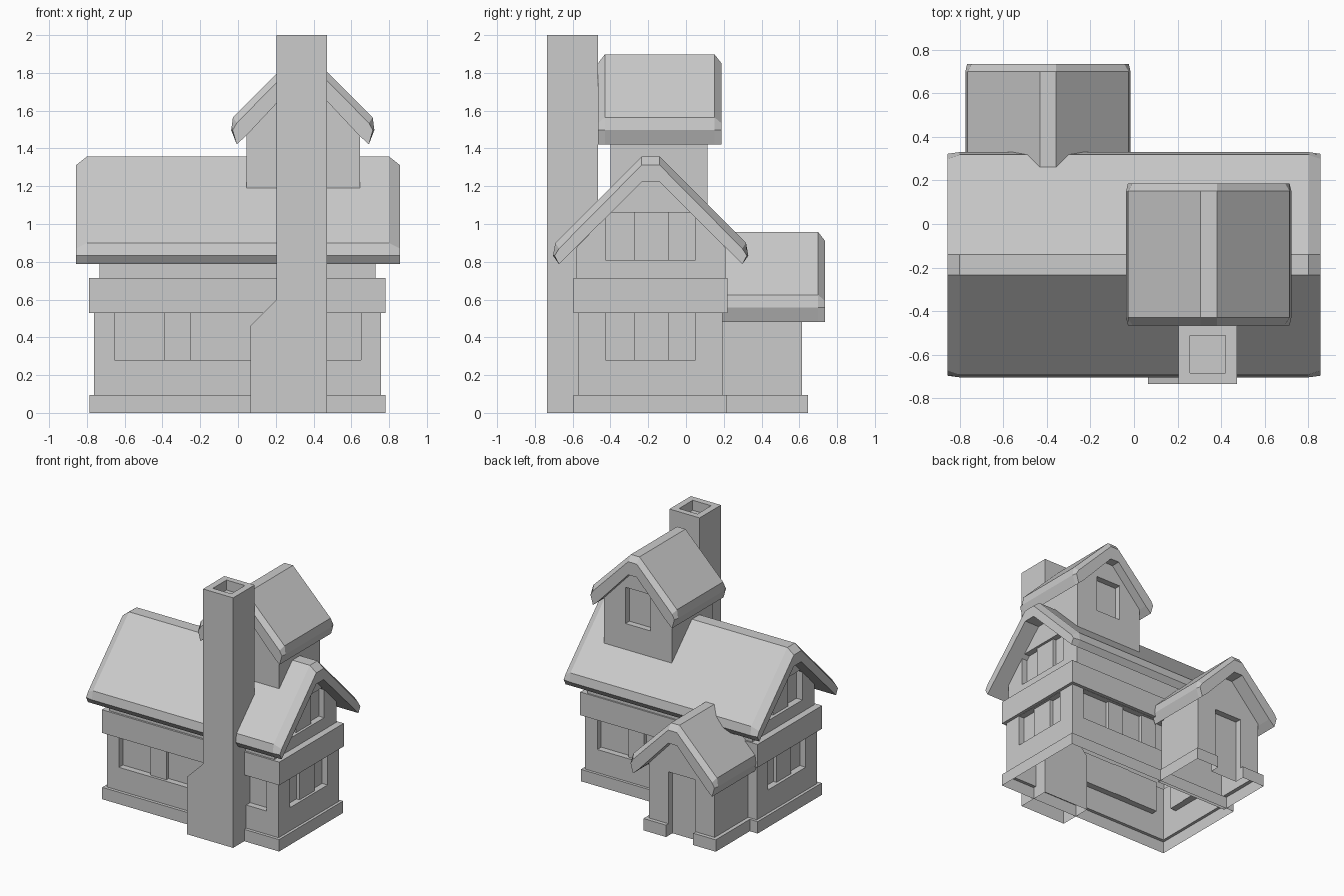
import bpy, bmesh

if "Cube" in bpy.data.objects:
    bpy.data.objects.remove(bpy.data.objects["Cube"])


def make(name, verts, faces):
    me = bpy.data.meshes.new(name)
    bm = bmesh.new()
    vs = [bm.verts.new(v) for v in verts]
    for f in faces:
        bm.faces.new([vs[i] for i in f])
    bmesh.ops.recalc_face_normals(bm, faces=bm.faces)
    bm.to_mesh(me)
    bm.free()
    ob = bpy.data.objects.new(name, me)
    bpy.context.collection.objects.link(ob)
    return ob


def loft(name, rings):
    n = len(rings[0])
    verts = [v for r in rings for v in r]
    faces = [list(range(n)), list(range(len(verts) - n, len(verts)))]
    for k in range(len(rings) - 1):
        for i in range(n):
            j = (i + 1) % n
            faces.append([k * n + i, k * n + j, (k + 1) * n + j, (k + 1) * n + i])
    return make(name, verts, faces)


def stack(name, levels):
    """Rectangles (z, x0, x1, y0, y1) lofted upward."""
    return loft(name, [[(a, c, z), (b, c, z), (b, d, z), (a, d, z)]
                       for z, a, b, c, d in levels])


def box(name, lo, hi):
    return stack(name, [(z, lo[0], hi[0], lo[1], hi[1]) for z in (lo[2], hi[2])])


def cut(ob, boxes):
    for lo, hi in boxes:
        c = box("cutter", lo, hi)
        c.hide_render = True
        m = ob.modifiers.new("recess", 'BOOLEAN')
        m.operation, m.solver, m.object = 'DIFFERENCE', 'EXACT', c
        bpy.context.view_layer.objects.active = ob
        bpy.ops.object.modifier_apply(modifier=m.name)
        bpy.data.objects.remove(c)


def open_bottom(ob):
    bm = bmesh.new()
    bm.from_mesh(ob.data)
    low = [f for f in bm.faces if all(v.co.z < 1e-4 for v in f.verts)]
    bmesh.ops.delete(bm, geom=low, context='FACES')
    bm.to_mesh(ob.data)
    bm.free()


def roof(name, half, centre, ridge_z, axis, sections):
    """half: ridge, eave top, eave tip, eave bottom, inner eave, inner ridge.
    sections: (position along axis, chamfer flag)."""
    rings = []
    for pos, chamfer in sections:
        h = [list(p) for p in half]
        if chamfer:
            h[0][1] -= 0.045
            h[1][0] -= 0.02
            h[1][1] -= 0.03
            h[2][0] -= 0.008
        prof = h + [(-u, z) for u, z in reversed(h)]
        if axis == 'x':
            rings.append([(pos, centre + u, ridge_z + z) for u, z in prof])
        else:
            rings.append([(centre + u, pos, ridge_z + z) for u, z in prof])
    return loft(name, rings)


# Main house: plinth, walls, band and gabled upper floor
house = stack("house_walls", [
    (0, -.785, .78, -.595, .215), (.095, -.785, .78, -.595, .215),
    (.095, -.762, .758, -.57, .193), (.53, -.762, .758, -.57, .193),
    (.53, -.788, .782, -.595, .22), (.715, -.788, .782, -.595, .22),
    (.715, -.733, .728, -.58, .208), (.875, -.733, .728, -.58, .208),
    (1.235, -.733, .728, -.235, -.14)])
cuts = [((-.655, -.7, .28), (.65, -.52, .528)),
        ((-.655, .143, .28), (.65, .3, .528))]
for s in (-1, 1):
    for x, z0, z1 in ((.71, .28, .528), (.68, .81, 1.06)):
        a, b = sorted((s * x, s * .85))
        cuts.append(((a, -.425, z0), (b, .05, z1)))
cut(house, cuts)
open_bottom(house)

# Window mullions
for s in (-1, 1):
    a, b = sorted((s * .32 - .07, s * .32 + .07))
    box("front_mullion", (a, -.548, .28), (b, -.515, .528))
    box("back_mullion", (a, .138, .28), (b, .171, .528))
    for x, z0, z1 in ((.705, .28, .528), (.675, .81, 1.06)):
        a, b = sorted((s * x, s * (x + .033)))
        box("side_mullion", (a, -.275, z0), (b, -.09, z1))
box("back_mullion", (-.07, .138, .28), (.07, .171, .528))

# Porch with door recess
porch = stack("porch_walls", [
    (0, -.715, -.075, .19, .645), (.095, -.715, -.075, .19, .645),
    (.095, -.685, -.105, .19, .615), (.57, -.685, -.105, .19, .615),
    (.82, -.435, -.355, .19, .615)])
cut(porch, [((-.515, .565, -.1), (-.275, .75, .51))])
open_bottom(porch)

# Dormer tower with window recess
dormer = stack("dormer_walls", [
    (1.03, .045, .645, -.4, .115), (1.5, .045, .645, -.4, .115),
    (1.765, .305, .38, -.4, .115)])
cut(dormer, [((.235, .065, 1.31), (.455, .3, 1.6))])

# Roofs
big = [(.0475, 0), (.505, -.457), (.517, -.525), (.485, -.57), (.435, -.52), (.0475, -.135)]
small = [(.0375, 0), (.37, -.333), (.379, -.4), (.35, -.475), (.30, -.43), (.0375, -.15)]
roof("main_roof", big, -.187, 1.357, 'x',
     [(-.857, 1), (-.8, 0), (.8, 0), (.857, 1)])
roof("dormer_roof", small, .343, 1.897, 'y',
     [(-.465, 1), (-.43, 0), (.152, 0), (.187, 1)])
roof("porch_roof", small, -.395, .957, 'y', [(.19, 0), (.70, 0), (.735, 1)])

# Chimney with sloped shoulder and flue
prof = [(.065, 0), (.472, 0), (.472, 2), (.205, 2), (.205, .6), (.065, .46)]
chimney = loft("chimney", [[(x, y, z) for x, z in prof] for y in (-.735, -.465)])
cut(chimney, [((.257, -.685, 1.92), (.42, -.512, 2.1))])
open_bottom(chimney)
